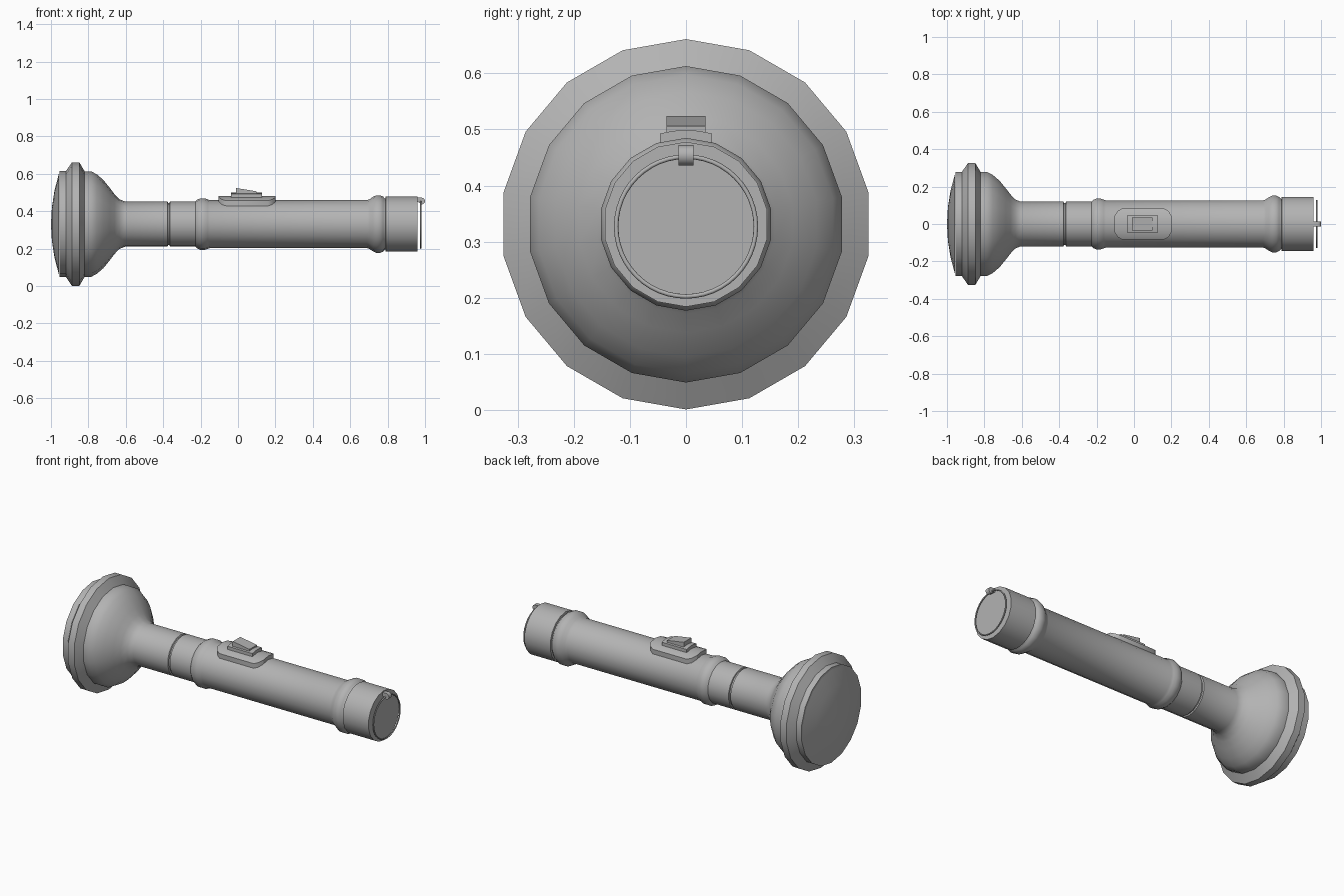
import bpy, bmesh, math

if "Cube" in bpy.data.objects:
    bpy.data.objects.remove(bpy.data.objects["Cube"])

SIDES = 18      # low-poly lathe count
CZ = 0.331      # height of the torch axis

# dark grey finish shared by every part
GREY = bpy.data.materials.new("dark_grey")
GREY.diffuse_color = (0.45, 0.45, 0.45, 1)
GREY.use_nodes = True
GREY.node_tree.nodes["Principled BSDF"].inputs["Base Color"].default_value = GREY.diffuse_color


def finish(name, bm, angle=30):
    bmesh.ops.recalc_face_normals(bm, faces=bm.faces)
    me = bpy.data.meshes.new(name)
    bm.to_mesh(me)
    bm.free()
    me.materials.append(GREY)
    ob = bpy.data.objects.new(name, me)
    bpy.context.collection.objects.link(ob)
    bpy.ops.object.select_all(action='DESELECT')
    ob.select_set(True)
    bpy.context.view_layer.objects.active = ob
    bpy.ops.object.shade_smooth_by_angle(angle=math.radians(angle))
    return ob


def lathe(name, profile, angle=30):
    """Revolve (x, radius) points about the torch axis, one vertex at the top."""
    bm = bmesh.new()
    rings = []
    for x, r in profile:
        if r == 0:
            rings.append([bm.verts.new((x, 0, CZ))] * SIDES)
        else:
            rings.append([bm.verts.new((x, r * math.sin(a), CZ + r * math.cos(a)))
                          for a in (2 * math.pi * i / SIDES for i in range(SIDES))])
    for a, b in zip(rings, rings[1:]):
        for i in range(SIDES):
            j = (i + 1) % SIDES
            bm.faces.new(list(dict.fromkeys((a[i], a[j], b[j], b[i]))))
    return finish(name, bm, angle)


def curved_plate(name, stations, r_in, r_out):
    """Slab wrapped round the body; stations are (y, x_min, x_max)."""
    bm = bmesh.new()
    rows = []
    for y, x0, x1 in stations:
        lo = CZ + math.sqrt(r_in ** 2 - y ** 2)
        hi = CZ + math.sqrt(r_out ** 2 - y ** 2)
        rows.append([bm.verts.new(p) for p in
                     ((x0, y, lo), (x1, y, lo), (x1, y, hi), (x0, y, hi))])
    for a, b in zip(rows, rows[1:]):
        for i in range(4):
            j = (i + 1) % 4
            bm.faces.new((a[i], a[j], b[j], b[i]))
    bm.faces.new(rows[0])
    bm.faces.new(rows[-1])
    return finish(name, bm)


def prism(name, outline, half_width, angle=30):
    """Extrude an (x, z) outline symmetrically along y."""
    bm = bmesh.new()
    a, b = [[bm.verts.new((x, y, z)) for x, z in outline]
            for y in (-half_width, half_width)]
    n = len(outline)
    for i in range(n):
        j = (i + 1) % n
        bm.faces.new((a[i], a[j], b[j], b[i]))
    bm.faces.new(a)
    bm.faces.new(b)
    return finish(name, bm, angle)


# domed lens
lathe("lens", [(-1.0, 0), (-0.995, 0.09), (-0.981, 0.18), (-0.957, 0.272)])

# flared head with bezel ring and bell
lathe("head", [(-0.955, 0.268), (-0.955, 0.283), (-0.92, 0.283), (-0.888, 0.33),
               (-0.848, 0.33), (-0.82, 0.282), (-0.785, 0.282), (-0.755, 0.266),
               (-0.72, 0.236), (-0.685, 0.193), (-0.66, 0.16), (-0.635, 0.133),
               (-0.605, 0.121), (-0.377, 0.121), (-0.374, 0.113)])

# neck collar behind the groove
lathe("neck", [(-0.376, 0.113), (-0.366, 0.113), (-0.364, 0.121), (-0.2, 0.121)])

# barrel with front bead and rear flare
lathe("barrel", [(-0.23, 0.119), (-0.217, 0.131), (-0.2, 0.138), (-0.178, 0.138),
                 (-0.162, 0.132), (-0.15, 0.128), (0.69, 0.128), (0.705, 0.134),
                 (0.722, 0.146), (0.74, 0.154), (0.76, 0.154), (0.776, 0.147),
                 (0.786, 0.136), (0.8, 0.136)], 50)

# tail cap
lathe("tail_cap", [(0.788, 0.136), (0.79, 0.147), (0.959, 0.147), (0.959, 0)])

# switch base and step, both following the barrel curve
curved_plate("switch_base", [(-0.083, -0.064, 0.161), (-0.07, -0.087, 0.184),
                             (-0.045, -0.103, 0.2), (0, -0.103, 0.2), (0.045, -0.103, 0.2),
                             (0.07, -0.087, 0.184), (0.083, -0.064, 0.161)], 0.125, 0.15)
curved_plate("switch_step", [(y, -0.037, 0.127) for y in (-0.046, -0.024, 0, 0.024, 0.046)],
             0.135, 0.168)

# thumb slider wedge
prism("switch_slider", [(-0.01, 0.48), (0.1, 0.48), (0.1, 0.506), (-0.01, 0.524)], 0.035)

# hanging ring on the tail
bpy.ops.mesh.primitive_torus_add(major_radius=0.1245, minor_radius=0.004, major_segments=48,
                                 minor_segments=8, location=(0.977, 0, 0.327),
                                 rotation=(0, math.pi / 2, 0))
ring = bpy.context.object
ring.name = "hanging_ring"
ring.data.materials.append(GREY)
bpy.ops.object.shade_smooth()

# ring clip: rounded loop joined to the cap
arc = [(0.982 + 0.018 * math.cos(a), 0.454 + 0.018 * math.sin(a))
       for a in (math.radians(-90 + 180 * i / 8) for i in range(9))]
prism("ring_clip", arc + [(0.95, 0.472), (0.95, 0.455), (0.968, 0.446)], 0.013)
